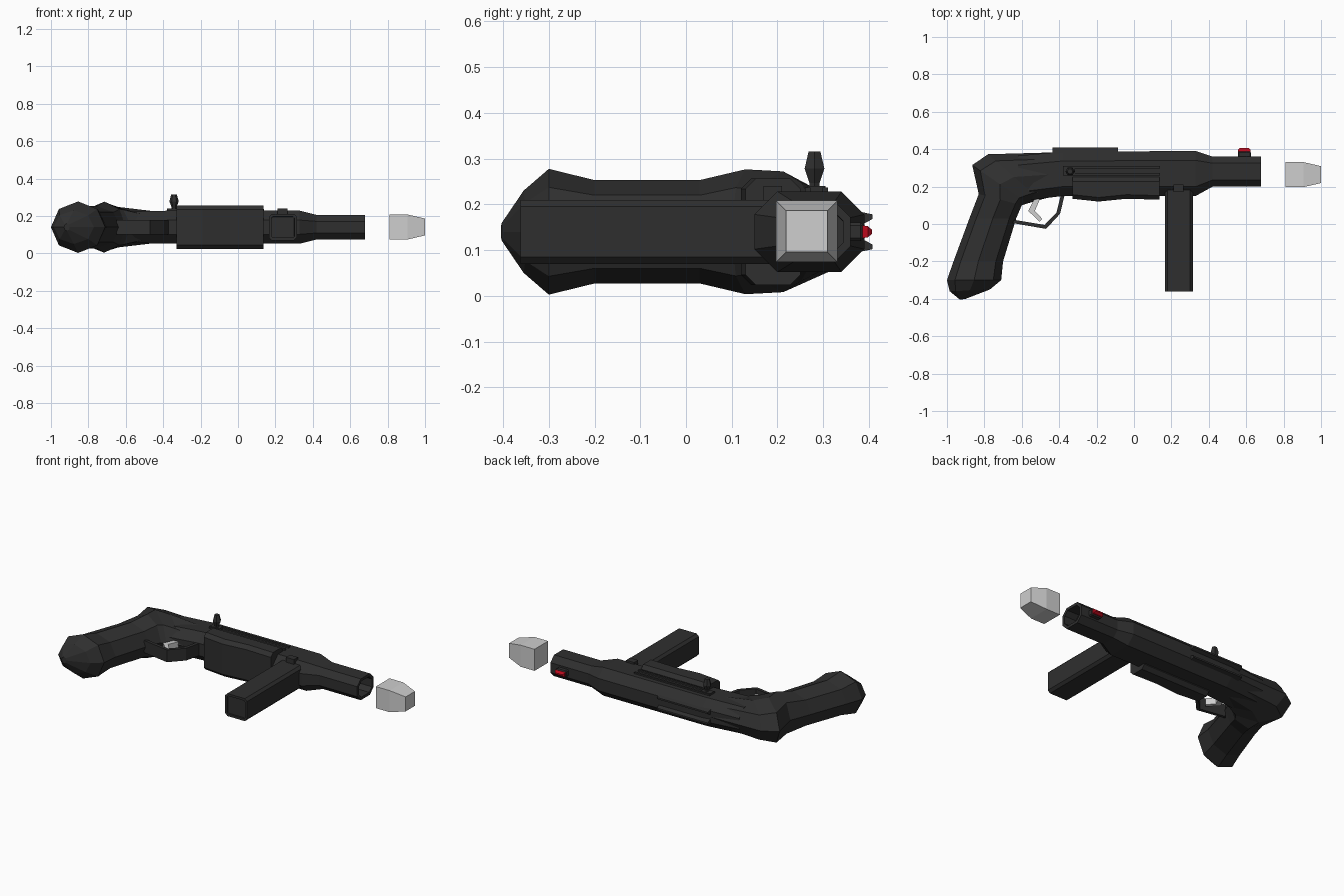
import bpy, bmesh, math
from mathutils import Vector

if "Cube" in bpy.data.objects:
    bpy.data.objects.remove(bpy.data.objects["Cube"])

ZC = 0.14  # mid-plane of the model lying on its side


def material(name, col):
    m = bpy.data.materials.new(name)
    m.diffuse_color = (*col, 1)
    m.use_nodes = True
    m.node_tree.nodes["Principled BSDF"].inputs["Base Color"].default_value = m.diffuse_color
    return m


BLACK = material("dark_gunmetal", (0.028, 0.028, 0.028))
GREY = material("light_grey", (0.62, 0.62, 0.62))
RED = material("red", (0.5, 0.003, 0.012))


def finish(name, bm, mat):
    bmesh.ops.recalc_face_normals(bm, faces=bm.faces)
    me = bpy.data.meshes.new(name)
    bm.to_mesh(me)
    bm.free()
    me.materials.append(mat)
    ob = bpy.data.objects.new(name, me)
    bpy.context.collection.objects.link(ob)
    return ob


def loft(name, rings, mat, hole=None):
    """Skin closed rings; hole = (inset, depth) recesses the last cap."""
    bm = bmesh.new()
    vs = [[bm.verts.new(p) for p in r] for r in rings]
    n = len(vs[0])
    for a, b in zip(vs, vs[1:]):
        for i in range(n):
            j = (i + 1) % n
            bm.faces.new((a[i], a[j], b[j], b[i]))
    bm.faces.new(vs[0])
    cap = bm.faces.new(vs[-1])
    bmesh.ops.recalc_face_normals(bm, faces=bm.faces)
    if hole:
        bmesh.ops.inset_region(bm, faces=[cap], thickness=hole[0])
        d = -cap.normal.copy() * hole[1]
        r = bmesh.ops.inset_region(bm, faces=[cap], thickness=0.0005)
        bmesh.ops.translate(bm, verts=cap.verts, vec=d)
    return finish(name, bm, mat)


def oct_between(lx, ly, rx, ry, h):
    """Octagon with corners on its axes, spanning two points of the outline."""
    c = Vector(((lx + rx) / 2, (ly + ry) / 2, ZC))
    u = Vector(((lx - rx) / 2, (ly - ry) / 2, 0))
    return [c + u * math.cos(k * math.pi / 4) + Vector((0, 0, h * math.sin(k * math.pi / 4)))
            for k in range(8)]


def chamfered(x, y0, y1, h, c):
    """Chamfered rectangle across the x axis."""
    pts = [(y0 + c, -h), (y1 - c, -h), (y1, c - h), (y1, h - c),
           (y1 - c, h), (y0 + c, h), (y0, h - c), (y0, c - h)]
    return [Vector((x, y, ZC + z)) for y, z in pts]


def box(name, x, y, z, mat, bevel=0):
    bm = bmesh.new()
    bmesh.ops.create_cube(bm, size=1)
    for v in bm.verts:
        v.co = [(r[0] + r[1]) / 2 + c * (r[1] - r[0]) for r, c in zip((x, y, z), v.co)]
    if bevel:
        bmesh.ops.bevel(bm, geom=bm.edges[:], offset=bevel, segments=1, affect='EDGES')
    return finish(name, bm, mat)


def plate(name, pts, z0, z1, mat):
    return loft(name, [[Vector((x, y, z)) for x, y in pts] for z in (z0, z1)], mat)


# Grip with rounded butt, bending into the rear of the body
loft("grip", [oct_between(*s) for s in (
    (-0.93, -0.405, -0.90, -0.40, 0.02),
    (-0.985, -0.36, -0.77, -0.35, 0.09),
    (-1.0, -0.30, -0.71, -0.30, 0.1375),
    (-0.965, -0.20, -0.70, -0.20, 0.113),
    (-0.88, 0.03, -0.63, 0.03, 0.113),
    (-0.83, 0.16, -0.60, 0.10, 0.1365),
    (-0.865, 0.315, -0.57, 0.11, 0.132),
    (-0.78, 0.373, -0.50, 0.13, 0.108),
    (-0.42, 0.383, -0.42, 0.15, 0.082))], BLACK)

# Receiver and barrel with hollow muzzle
loft("receiver_and_barrel", [chamfered(*s) for s in (
    (-0.62, 0.12, 0.365, 0.083, 0.05),
    (-0.38, 0.15, 0.387, 0.088, 0.05),
    (0.33, 0.15, 0.39, 0.088, 0.05),
    (0.42, 0.20, 0.36, 0.066, 0.035),
    (0.68, 0.20, 0.36, 0.066, 0.035))], BLACK, hole=(0.018, 0.08))

# Wider lower housing with a slightly bowed underside
loft("lower_housing", [chamfered(*s) for s in (
    (-0.33, 0.135, 0.25, 0.116, 0.022),
    (-0.19, 0.12, 0.25, 0.116, 0.022),
    (-0.04, 0.135, 0.25, 0.116, 0.022),
    (0.135, 0.13, 0.25, 0.116, 0.022))], BLACK)

# Bolt slot frame on the upper side
box("slot_upper_rail", (-0.38, 0.14), (0.298, 0.31), (0.2, 0.237), BLACK)
box("slot_lower_rail", (-0.38, 0.14), (0.26, 0.272), (0.2, 0.237), BLACK)
box("bolt_block", (-0.38, -0.315), (0.265, 0.305), (0.2, 0.24), BLACK)

# Bolt handle: hexagonal knob on a stem
loft("bolt_handle", [[Vector((-0.342 + r * math.cos(k * math.pi / 3),
                              0.281 + r * math.sin(k * math.pi / 3), z)) for k in range(6)]
                     for z, r in ((0.21, 0.013), (0.247, 0.013), (0.278, 0.025), (0.315, 0.015))], BLACK)

# Magazine with recessed end panel
mag = [[Vector((x, y, ZC + z)) for x, z in
        ((0.165, -0.055), (0.18, -0.07), (0.30, -0.07), (0.315, -0.055),
         (0.315, 0.055), (0.30, 0.07), (0.18, 0.07), (0.165, 0.055))] for y in (0.2, -0.362)]
loft("magazine", mag, BLACK, hole=(0.015, 0.01))
box("magazine_catch", (0.21, 0.265), (0.17, 0.21), (0.2, 0.24), BLACK)

# Trigger guard strip and trigger
guard = [(-0.65, 0.005), (-0.47, -0.026), (-0.395, 0.055), (-0.37, 0.16),
         (-0.39, 0.16), (-0.415, 0.06), (-0.478, -0.005), (-0.64, 0.022)]
plate("trigger_guard", guard, 0.102, 0.178, BLACK)
plate("trigger", [(-0.53, 0.14), (-0.565, 0.07), (-0.505, 0.012), (-0.49, 0.027),
                  (-0.53, 0.07), (-0.50, 0.14)], 0.12, 0.16, GREY)

# Twin rear sight rails (mirrored), front sight base and red bead
for side, s in (("upper", 1), ("lower", -1)):
    rail = [(0.375, 0.01), (0.375, 0.045), (0.408, 0.038), (0.408, 0.028)]
    loft("rear_sight_rail_" + side, [[Vector((x, y, ZC + s * z)) for y, z in rail]
                                     for x in (-0.435, -0.085)], BLACK)
box("front_sight_base", (0.555, 0.625), (0.35, 0.388), (0.12, 0.16), BLACK, 0.006)
loft("front_sight_bead", [[Vector((x, y, z)) for x, z in
                           ((0.59 - w, ZC - t), (0.59 + w, ZC - t), (0.59 + w, ZC + t), (0.59 - w, ZC + t))]
                          for y, w, t in ((0.386, 0.033, 0.014), (0.398, 0.033, 0.012), (0.407, 0.024, 0.004))], RED)

# Bullet in front of the muzzle
loft("bullet", [[Vector((x, 0.264 + a * w, 0.141 + b * w)) for a, b in
                 ((-1, -1), (1, -1), (1, 1), (-1, 1))]
                for x, w in ((0.81, 0.067), (0.905, 0.067), (1.0, 0.045))], GREY)
